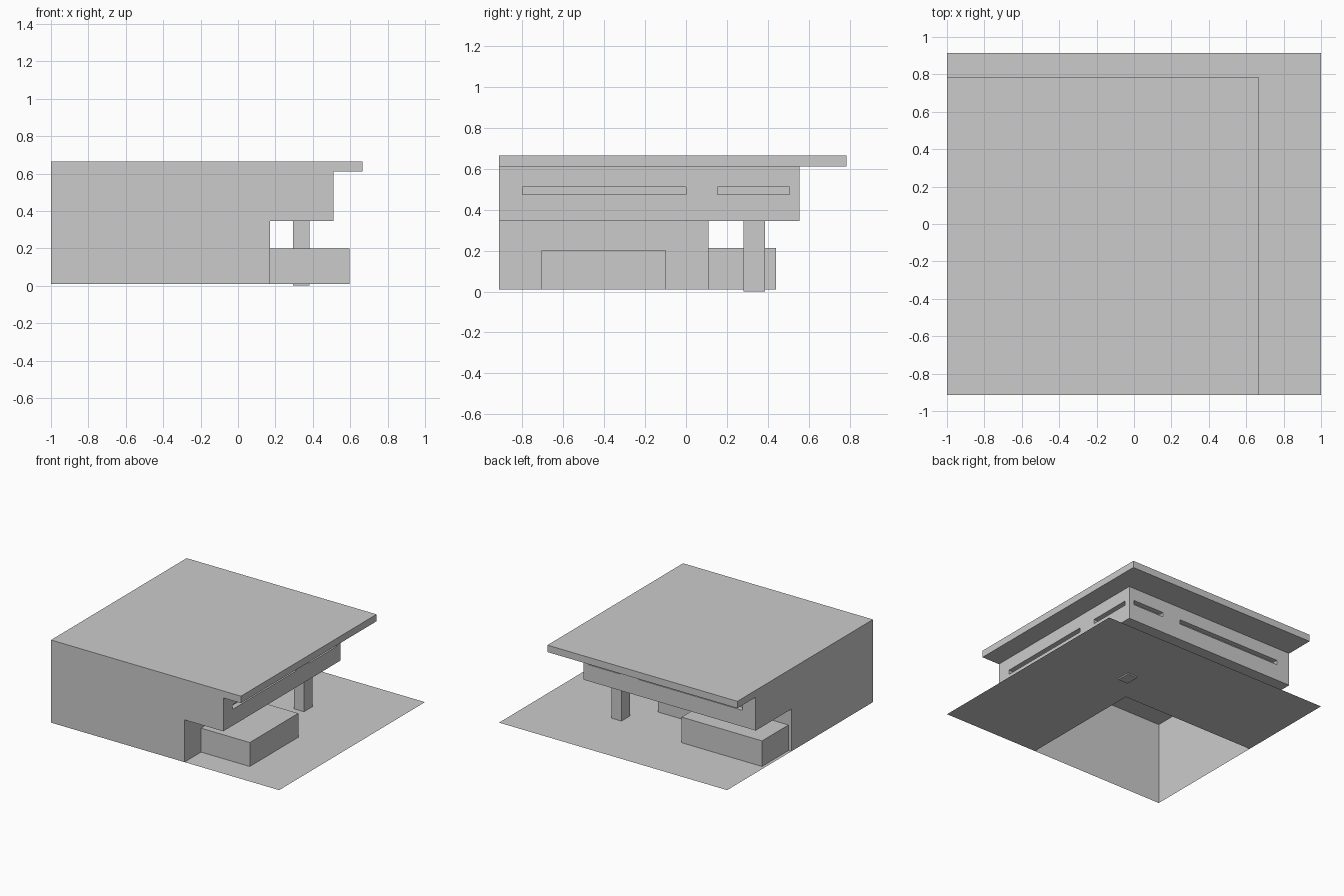
import bpy, bmesh
from mathutils import Vector

if "Cube" in bpy.data.objects:
    bpy.data.objects.remove(bpy.data.objects["Cube"])

LEFT, FRONT, GROUND = -1.0, -0.913, 0.01


def finish(name, bm):
    bmesh.ops.remove_doubles(bm, verts=bm.verts, dist=1e-5)
    bmesh.ops.recalc_face_normals(bm, faces=bm.faces)
    mesh = bpy.data.meshes.new(name)
    bm.to_mesh(mesh)
    bm.free()
    obj = bpy.data.objects.new(name, mesh)
    bpy.context.collection.objects.link(obj)
    return obj


def box(name, x0, x1, y0, y1, z0, z1):
    bm = bmesh.new()
    bmesh.ops.create_cube(bm, size=1)
    bmesh.ops.scale(bm, vec=(x1 - x0, y1 - y0, z1 - z0), verts=bm.verts)
    bmesh.ops.translate(bm, vec=((x0 + x1) / 2, (y0 + y1) / 2, (z0 + z1) / 2), verts=bm.verts)
    return finish(name, bm)


def face(bm, points):
    bm.faces.new([bm.verts.new(p) for p in points])


# Building shell: stepped profile swept round the outer corner
steps = [(0.17, 0.11, GROUND), (0.17, 0.11, 0.345), (0.51, 0.555, 0.345),
         (0.51, 0.555, 0.61), (0.665, 0.785, 0.61), (0.665, 0.785, 0.665)]
bm = bmesh.new()
rows = [[(LEFT, y, z), (x, y, z), (x, FRONT, z)] for x, y, z in steps]
for a, b in zip(rows, rows[1:]):
    for i in range(2):
        face(bm, [a[i], a[i + 1], b[i + 1], b[i]])
for row in (rows[0], rows[-1]):
    face(bm, row + [(LEFT, FRONT, row[0][2])])
for i in (0, 2):
    face(bm, [(LEFT, FRONT, GROUND)] + [r[i] for r in rows] + [(LEFT, FRONT, 0.665)])
building = finish("building", bm)

# Recessed window strips in the two upper walls
D = 0.04
slots = [(0.51 - D, 0.6, y0, y1) for y0, y1 in ((-0.8, 0.0), (0.155, 0.505))]
slots += [(x0, x1, 0.555 - D, 0.65) for x0, x1 in ((-0.885, 0.03), (0.19, 0.465))]
for s in slots:
    cutter = box("window_cutter", *s, 0.475, 0.51)
    mod = building.modifiers.new("window", 'BOOLEAN')
    mod.object = cutter
    mod.solver = 'EXACT'
    bpy.context.view_layer.objects.active = building
    bpy.ops.object.modifier_apply(modifier=mod.name)
    bpy.data.objects.remove(cutter)

# Open the underside of the shell
bm = bmesh.new()
bm.from_mesh(building.data)
under = [f for f in bm.faces if all(abs(v.co.z - GROUND) < 1e-4 for v in f.verts)]
bmesh.ops.delete(bm, geom=under, context='FACES')
bm.to_mesh(building.data)
bm.free()

# L-shaped ground sheet around the building
bm = bmesh.new()
face(bm, [Vector((x, y, GROUND)) for x, y in
          ((0.17, FRONT), (1, FRONT), (1, 0.913), (LEFT, 0.913), (LEFT, 0.11), (0.17, 0.11))])
finish("ground_slab", bm)

# Low blocks against the lower walls, and the corner pillar
box("side_block", 0.17, 0.597, -0.705, -0.098, GROUND, 0.2)
box("back_block", -0.975, -0.27, 0.11, 0.44, GROUND, 0.213)
box("corner_pillar", 0.295, 0.382, 0.28, 0.387, 0, 0.345)
